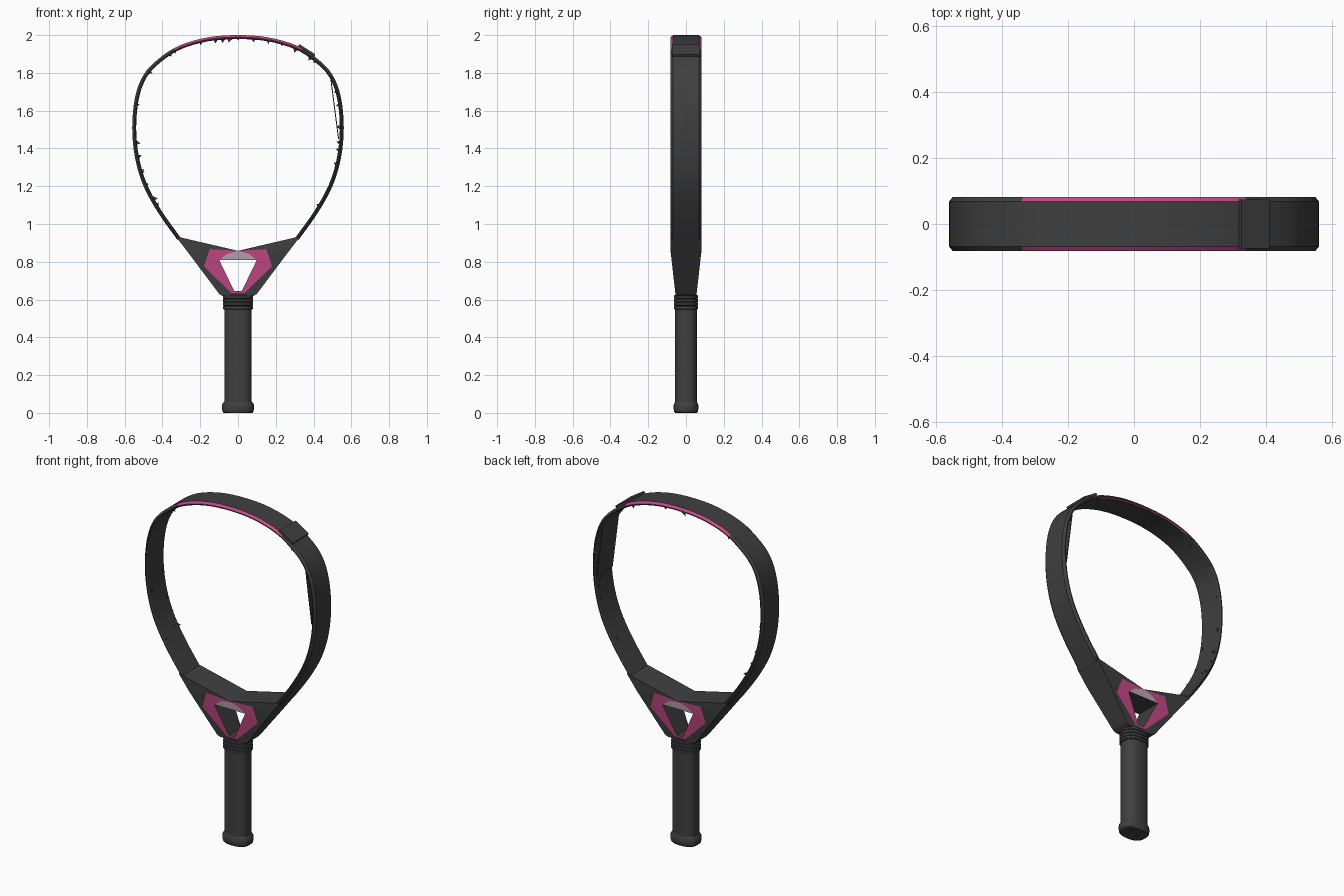
import bpy, bmesh, math, random
from mathutils import Vector

cube = bpy.data.objects.get("Cube")
if cube:
    bpy.data.objects.remove(cube)


def material(name, rgb):
    m = bpy.data.materials.new(name)
    m.use_nodes = True
    m.diffuse_color = (*rgb, 1)
    m.node_tree.nodes["Principled BSDF"].inputs["Base Color"].default_value = (*rgb, 1)
    return m


MATS = [material("charcoal", (0.05, 0.05, 0.05)),
        material("magenta", (0.55, 0.065, 0.24)),
        material("pale_grey", (0.5, 0.38, 0.46))]
DARK, PINK, GREY = range(3)


def finish(name, bm, angle=None):
    bmesh.ops.recalc_face_normals(bm, faces=bm.faces)
    mesh = bpy.data.meshes.new(name)
    bm.to_mesh(mesh)
    bm.free()
    for m in MATS:
        mesh.materials.append(m)
    ob = bpy.data.objects.new(name, mesh)
    bpy.context.collection.objects.link(ob)
    if angle:
        bpy.ops.object.select_all(action="DESELECT")
        ob.select_set(True)
        bpy.context.view_layer.objects.active = ob
        bpy.ops.object.shade_smooth_by_angle(angle=math.radians(angle))
    return ob


def bridge(bm, rings, close=True):
    """Skin between successive rings of vertices and cap both ends."""
    n = len(rings[0])
    for a, b in zip(rings, rings[1:]):
        for i in range(n):
            j = (i + 1) % n
            bm.faces.new((a[i], a[j], b[j], b[i]))
    if close:
        bm.faces.new(rings[0])
        bm.faces.new(rings[-1])


# Hoop path: half outline, mirrored, then rounded with a Catmull-Rom spline
half = [(0, 2), (.16, 1.988), (.31, 1.945), (.42, 1.875), (.5, 1.79), (.545, 1.67),
        (.56, 1.51), (.545, 1.35), (.5, 1.2), (.42, 1.055), (.32, .915)]
ctrl = [Vector((-x, z)) for x, z in half[:0:-1]] + [Vector(p) for p in half]
path = []
for i in range(len(ctrl) - 1):
    p0, p1, p2 = ctrl[max(i - 1, 0)], ctrl[i], ctrl[i + 1]
    p3 = ctrl[min(i + 2, len(ctrl) - 1)]
    for k in range(4):
        t = k / 4
        path.append(.5 * (2 * p1 + (p2 - p0) * t + (2 * p0 - 5 * p1 + 4 * p2 - p3) * t ** 2
                          + (3 * p1 - p0 - 3 * p2 + p3) * t ** 3))
path.append(ctrl[-1])


def inward(i):
    d = (path[min(i + 1, len(path) - 1)] - path[max(i - 1, 0)]).normalized()
    return Vector((d.y, -d.x))


# Hoop: chamfered strip swept along the path
side = [(0, .068), (.011, .082), (.017, .082), (.021, .075)]
section = side + [(n, -y) for n, y in reversed(side)]
bm = bmesh.new()
rings = []
for i, p in enumerate(path):
    ring = []
    for n, y in section:
        q = p + inward(i) * n
        ring.append(bm.verts.new((q.x, y, q.y)))
    rings.append(ring)
bridge(bm, rings)
for f in bm.faces:
    c = f.calc_center_median()
    if c.z > 1.93 and abs(c.x) < .33 and .075 < abs(c.y) < .0815:
        f.material_index = PINK
finish("hoop_frame", bm, 25)

# Throat: flat outline pieces sharing points, extruded and tapered to the grip
pts = dict(T=(0, .858), B=(.33, .935), M=(.265, .85), C=(.10, .63), D=(.08, .618),
           E=(0, .618), P=(.15, .867), Q=(.18, .775), R=(.035, .635), S=(0, .635),
           F=(0, .645), G=(.02, .645), H=(.1, .81), I=(0, .81), K=(.06, .84))
pieces = [("TBMP", DARK), ("PMQ", DARK), ("QMCR", DARK), ("RCDES", DARK),
          ("TPK", PINK), ("PQHK", PINK), ("QRGH", PINK), ("RSFG", PINK), ("TKHI", GREY)]


def half_depth(z):
    return .055 + .026 * min(1, max(0, (z - .62) / .23))


bm = bmesh.new()
right = {k: bm.verts.new((x, 0, z)) for k, (x, z) in pts.items()}
left = {k: v if v.co.x == 0 else bm.verts.new((-v.co.x, 0, v.co.z)) for k, v in right.items()}
for names, mat in pieces:
    for group, order in ((right, names), (left, names[::-1])):
        bm.faces.new([group[k] for k in order]).material_index = mat
front = list(bm.faces)
back = bmesh.ops.extrude_face_region(bm, geom=front, use_keep_orig=True)["geom"]
back_verts = [g for g in back if isinstance(g, bmesh.types.BMVert)]
back_faces = {g for g in back if isinstance(g, bmesh.types.BMFace)}
for v in bm.verts:
    v.co.y = -half_depth(v.co.z)
for v in back_verts:
    v.co.y *= -1
for f in bm.faces:
    if f not in back_faces and f not in front:
        f.material_index = DARK
finish("throat", bm)


# Grip parts: rounded-rectangle lathes
def lathe(name, profile, wide, deep, count=32):
    bm = bmesh.new()
    rings = []
    for r, z in profile:
        ring = []
        for i in range(count):
            a = 2 * math.pi * i / count
            c, s = math.cos(a), math.sin(a)
            x = math.copysign(abs(c) ** .8, c) * wide * r
            y = math.copysign(abs(s) ** .8, s) * deep * r
            ring.append(bm.verts.new((x, y, z)))
        rings.append(ring)
    bridge(bm, rings)
    finish(name, bm, 35)


lathe("handle", [(1, .04), (1, .56)], .072, .059)
lathe("butt_cap", [(.88, 0), (.96, .006), (1, .025), (.98, .045), (.86, .06)], .085, .066)
collar = []
for i in range(4):
    z = .548 + i * .019
    collar += [(.95, z), (1, z + .003), (1, z + .015), (.95, z + .018)]
lathe("grip_collar", collar, .08, .063)


# Thin plates lying along a chord of the hoop
def plate(name, a, b, thick, deep):
    a, b = Vector(a), Vector(b)
    d = (b - a).normalized()
    n = Vector((d.y, -d.x)) * thick
    bm = bmesh.new()
    rings = [[bm.verts.new((p.x, y, p.y)) for p in (a, b, b + n, a + n)]
             for y in (-deep, deep)]
    bridge(bm, rings)
    finish(name, bm)


plate("inner_liner", (.493, 1.775), (.535, 1.45), .005, .074)
plate("shoulder_bumper", (.325, 1.952), (.41, 1.898), .012, .074)

# Ragged flecks along the inner rim
random.seed(4)
bm = bmesh.new()
for k in range(34):
    i = random.randrange(5, len(path) - 5)
    n = inward(i)
    t = Vector((-n.y, n.x))
    y = random.choice((-1, 1)) * random.uniform(.04, .078)
    base = path[i] + n * .018
    size = random.uniform(.006, .014)
    corners = [base - t * size, base + t * size,
               base + n * size * 1.6 + t * random.uniform(-size, size)]
    vs = [bm.verts.new((c.x, y + random.uniform(-.006, .006), c.y)) for c in corners]
    bm.faces.new(vs)
finish("rim_flecks", bm)
